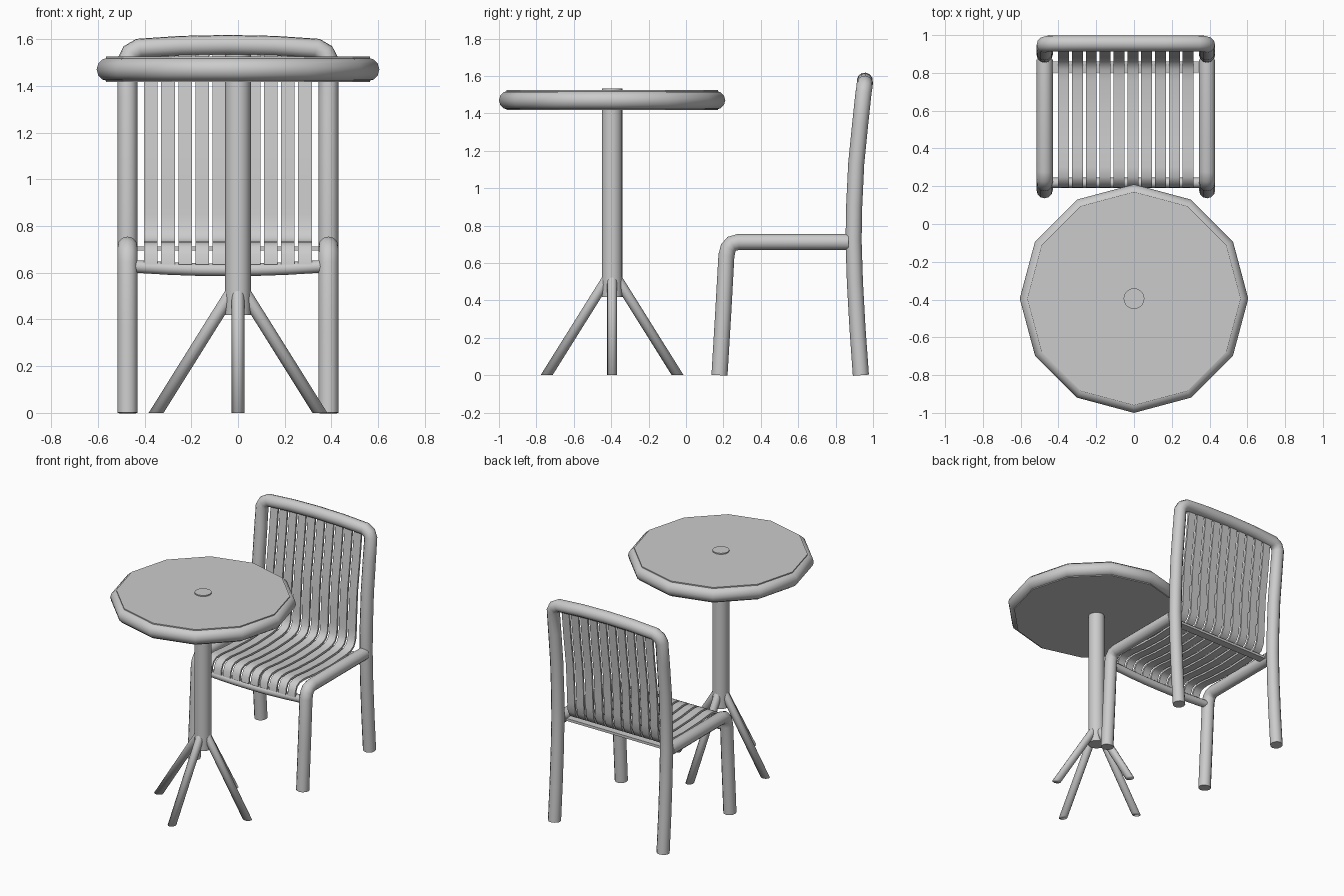
import bpy, bmesh, math
from mathutils import Vector

if "Cube" in bpy.data.objects:
    bpy.data.objects.remove(bpy.data.objects["Cube"])

CX = -0.043            # chair centre line
TY = -0.395            # table axis
HALF = 0.43            # chair post offset from centre line


def finish(ob, name, angle=40):
    ob.name = ob.data.name = name
    bpy.ops.object.select_all(action='DESELECT')
    ob.select_set(True)
    bpy.context.view_layer.objects.active = ob
    bpy.ops.object.shade_smooth_by_angle(angle=math.radians(angle))
    return ob


def tube(name, pts, r):
    """Capped round tube along a list of points, as a mesh."""
    cu = bpy.data.curves.new(name, 'CURVE')
    cu.dimensions = '3D'
    cu.bevel_depth, cu.bevel_resolution = r, 4
    cu.use_fill_caps = True
    sp = cu.splines.new('POLY')
    sp.points.add(len(pts) - 1)
    for p, co in zip(sp.points, pts):
        p.co = (*co, 1)
    ob = bpy.data.objects.new(name, cu)
    bpy.context.collection.objects.link(ob)
    bpy.ops.object.select_all(action='DESELECT')
    ob.select_set(True)
    bpy.context.view_layer.objects.active = ob
    bpy.ops.object.convert(target='MESH')
    return finish(bpy.context.view_layer.objects.active, name, 50)


def strip(name, path, x, width, thick):
    """Flat bar: a (y, z) path given thickness and extruded along x."""
    pts = [Vector(p) for p in path]
    bm = bmesh.new()
    rings = []
    for i, p in enumerate(pts):
        t = (pts[min(i + 1, len(pts) - 1)] - pts[max(i - 1, 0)]).normalized()
        n = Vector((-t.y, t.x)) * thick / 2
        ring = []
        for sx, q in ((-1, p - n), (1, p - n), (1, p + n), (-1, p + n)):
            ring.append(bm.verts.new((x + sx * width / 2, q.x, q.y)))
        rings.append(ring)
    for a, b in zip(rings, rings[1:]):
        for k in range(4):
            bm.faces.new((a[k], a[(k + 1) % 4], b[(k + 1) % 4], b[k]))
    bm.faces.new(rings[0])
    bm.faces.new(rings[-1])
    bmesh.ops.recalc_face_normals(bm, faces=bm.faces)
    me = bpy.data.meshes.new(name)
    bm.to_mesh(me)
    bm.free()
    ob = bpy.data.objects.new(name, me)
    bpy.context.collection.objects.link(ob)
    return finish(ob, name)


# Table top plate and twelve-sided rim
bpy.ops.mesh.primitive_cylinder_add(vertices=12, radius=0.565, depth=0.108,
                                    location=(0, TY, 1.471))
finish(bpy.context.object, "table_top", 20)
bpy.ops.mesh.primitive_torus_add(major_segments=12, minor_segments=12,
                                 major_radius=0.555, minor_radius=0.05,
                                 location=(0, TY, 1.47))
finish(bpy.context.object, "table_rim", 35)

# Table column, showing as a small disc through the top
bpy.ops.mesh.primitive_cylinder_add(vertices=20, radius=0.055, depth=1.115,
                                    location=(0, TY, 0.9755))
finish(bpy.context.object, "table_column")

# Four splayed table legs, cut flat on the floor
for i in range(4):
    a = i * math.pi / 2
    c, s = math.cos(a), math.sin(a)
    leg = tube(f"table_leg_{i + 1}", [(0.385 * c, TY + 0.385 * s, -0.055),
                                      (0.028 * c, TY + 0.028 * s, 0.515)], 0.027)
    bm = bmesh.new()
    bm.from_mesh(leg.data)
    cut = bmesh.ops.bisect_plane(bm, geom=bm.verts[:] + bm.edges[:] + bm.faces[:],
                                 plane_co=(0, 0, 0), plane_no=(0, 0, 1),
                                 clear_inner=True)
    edges = [e for e in cut['geom_cut'] if isinstance(e, bmesh.types.BMEdge)]
    bmesh.ops.contextual_create(bm, geom=edges)
    bm.to_mesh(leg.data)
    bm.free()

# Back frame: one tube up a rear leg, over the arched top rail, down the other
post = [(0.935, 0), (0.917, 0.25), (0.903, 0.5), (0.896, 0.72), (0.899, 0.9),
        (0.91, 1.13), (0.932, 1.35), (0.949, 1.51)]
left = [(CX - HALF, y, z) for y, z in post] + [
    (CX - HALF + 0.015, 0.954, 1.54), (CX - HALF + 0.05, 0.956, 1.56),
    (CX - 0.2, 0.956, 1.571)]
right = [(2 * CX - x, y, z) for x, y, z in reversed(left)]
tube("back_frame", left + [(CX, 0.956, 1.575)] + right, 0.043)

# Front legs bending into the seat side rails
side = [(0.179, 0), (0.2, 0.35), (0.216, 0.64), (0.226, 0.68), (0.245, 0.703),
        (0.28, 0.712), (0.87, 0.712)]
for sx, label in ((-1, "left"), (1, "right")):
    tube(f"front_leg_{label}", [(CX + sx * HALF, y, z) for y, z in side], 0.043)

# Sagging front crossbar and flat rear crossbar
tube("front_crossbar", [(CX + u * 0.415, 0.218, 0.612 + 0.016 * u * u)
                        for u in (-1, -0.6, -0.3, 0, 0.3, 0.6, 1)], 0.027)
strip("rear_crossbar", [(0.803, 0.704), (0.86, 0.704)], CX, 2 * HALF, 0.018)

# Ten bent slats running from the front edge up the backrest
slat = [(0.199, 0.635), (0.204, 0.675), (0.22, 0.708), (0.25, 0.724),
        (0.3, 0.727), (0.42, 0.715), (0.6, 0.708), (0.76, 0.715),
        (0.82, 0.725), (0.858, 0.745), (0.879, 0.785), (0.886, 0.85),
        (0.89, 0.95), (0.901, 1.13), (0.93, 1.35), (0.952, 1.55)]
for i in range(10):
    strip(f"slat_{i + 1}", slat, CX + (i - 4.5) * 0.0733, 0.058, 0.014)
